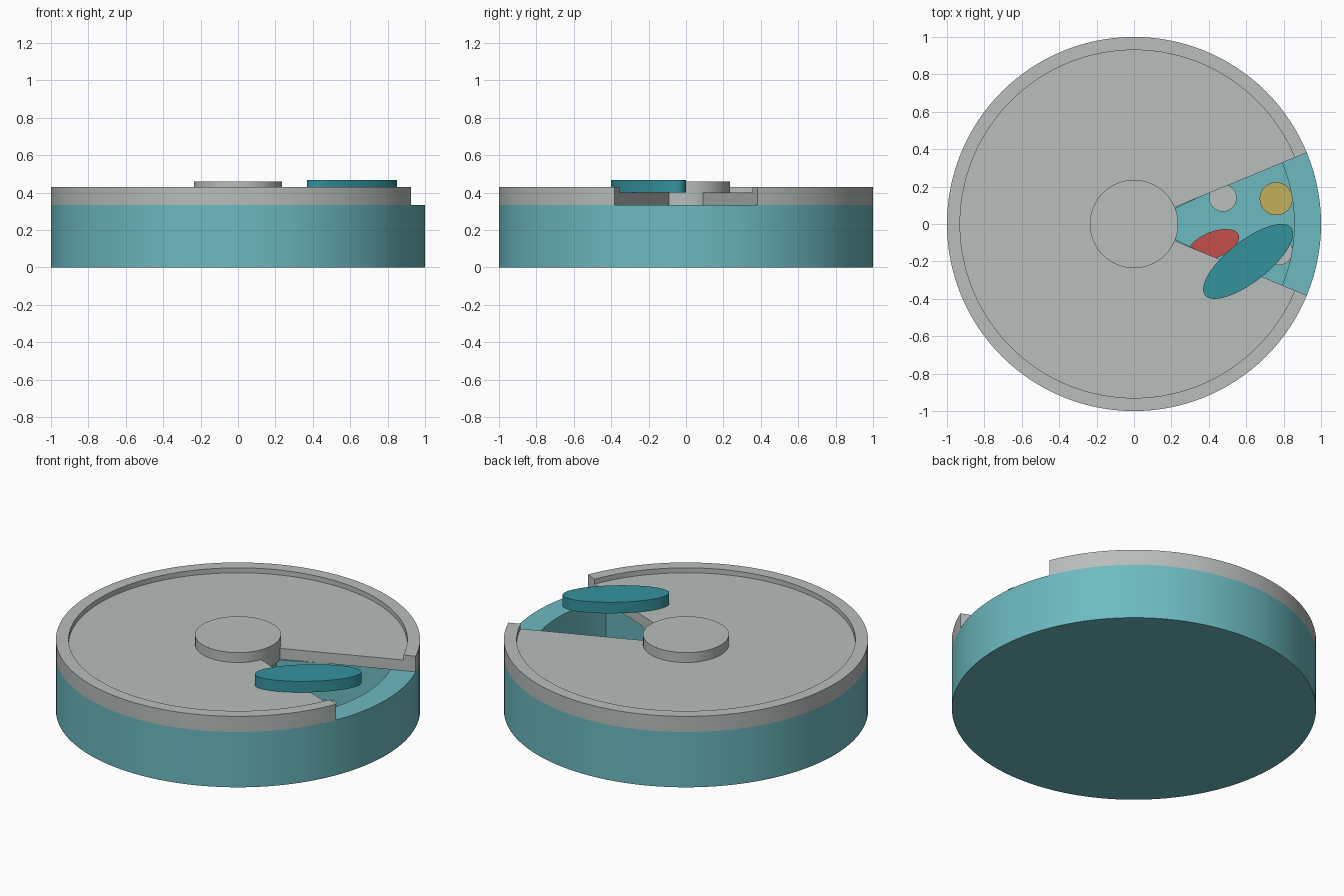
import bpy, bmesh, math
from mathutils import Matrix

if "Cube" in bpy.data.objects:
    bpy.data.objects.remove(bpy.data.objects["Cube"], do_unlink=True)


def material(name, rgb):
    lin = [((c / 255 + 0.055) / 1.055) ** 2.4 for c in rgb] + [1.0]
    m = bpy.data.materials.new(name)
    m.diffuse_color = lin
    m.use_nodes = True
    m.node_tree.nodes["Principled BSDF"].inputs["Base Color"].default_value = lin
    return m


TEAL = material("light teal", (108, 186, 192))
DARK_TEAL = material("deep teal", (52, 146, 158))
GREY = material("pale grey", (184, 190, 188))
RED = material("red", (196, 80, 77))
YELLOW = material("yellow", (194, 176, 92))


def finish(name, bm, mat):
    bmesh.ops.recalc_face_normals(bm, faces=bm.faces[:])
    me = bpy.data.meshes.new(name)
    bm.to_mesh(me)
    bm.free()
    ob = bpy.data.objects.new(name, me)
    bpy.context.collection.objects.link(ob)
    me.materials.append(mat)
    bpy.ops.object.select_all(action="DESELECT")
    ob.select_set(True)
    bpy.context.view_layer.objects.active = ob
    bpy.ops.object.shade_smooth_by_angle(angle=math.radians(30))
    return ob


def revolve(name, profile, mat, start=0, sweep=360, steps=128, closed=False):
    """Spin an (r, z) profile round z; partial sweeps of closed profiles are capped."""
    bm = bmesh.new()
    verts = [bm.verts.new((r, 0, z)) for r, z in profile]
    edges = [bm.edges.new(p) for p in zip(verts, verts[1:])]
    if closed:
        edges.append(bm.edges.new((verts[-1], verts[0])))
    bmesh.ops.rotate(bm, verts=verts, matrix=Matrix.Rotation(math.radians(start), 3, "Z"))
    out = bmesh.ops.spin(bm, geom=verts + edges, axis=(0, 0, 1), cent=(0, 0, 0),
                         angle=math.radians(sweep), steps=steps)
    if sweep < 360:
        bm.faces.new(verts)
        ends = [g for g in out["geom_last"] if isinstance(g, bmesh.types.BMEdge)]
        bmesh.ops.contextual_create(bm, geom=ends)
    bmesh.ops.remove_doubles(bm, verts=bm.verts[:], dist=1e-5)
    return finish(name, bm, mat)


def oval(name, x, y, z0, z1, a, b, angle, mat, segments=64):
    """Upright elliptical disc."""
    bm = bmesh.new()
    bmesh.ops.create_cone(bm, cap_ends=True, segments=segments,
                          radius1=1, radius2=1, depth=1)
    m = (Matrix.Translation((x, y, (z0 + z1) / 2))
         @ Matrix.Rotation(math.radians(angle), 4, "Z")
         @ Matrix.Diagonal((a, b, z1 - z0, 1)))
    bmesh.ops.transform(bm, matrix=m, verts=bm.verts[:])
    return finish(name, bm, mat)


# Round base: floor, outer wall and central post
FLOOR, RIM = 0.05, 0.335
revolve("base", [(0, 0), (1, 0), (1, RIM), (0.857, RIM), (0.857, FLOOR),
                 (0.22, FLOOR), (0.22, RIM), (0, RIM)], TEAL)

# Seven radial dividers inside the base
bm = bmesh.new()
for i in range(7):
    m = (Matrix.Rotation(math.tau * (i + 0.5) / 7, 4, "Z")
         @ Matrix.Translation((0.54, 0, 0.19))
         @ Matrix.Diagonal((0.66, 0.044, 0.286, 1)))
    bmesh.ops.create_cube(bm, size=1, matrix=m)
finish("dividers", bm, TEAL)

# Lid with a raised rim and an open wedge, turning on a centre knob
revolve("lid", [(0.2, RIM), (1, RIM), (1, 0.43), (0.93, 0.43), (0.93, 0.40), (0.2, 0.40)],
        GREY, start=22.4, sweep=315.2, steps=112, closed=True)
oval("knob", 0, 0, RIM, 0.46, 0.236, 0.236, 0, GREY)

# Oval grip resting on the lid
oval("grip", 0.61, -0.2, 0.40, 0.467, 0.293, 0.11, 38, DARK_TEAL)

# Tablets in the open compartment
oval("red_tablet", 0.425, -0.112, FLOOR, 0.11, 0.145, 0.07, 22, RED)
oval("yellow_tablet", 0.76, 0.135, FLOOR, 0.11, 0.088, 0.088, 0, YELLOW)
oval("pale_tablet_1", 0.475, 0.14, FLOOR, 0.11, 0.074, 0.074, 0, GREY)
oval("pale_tablet_2", 0.775, -0.145, FLOOR, 0.11, 0.074, 0.074, 0, GREY)
